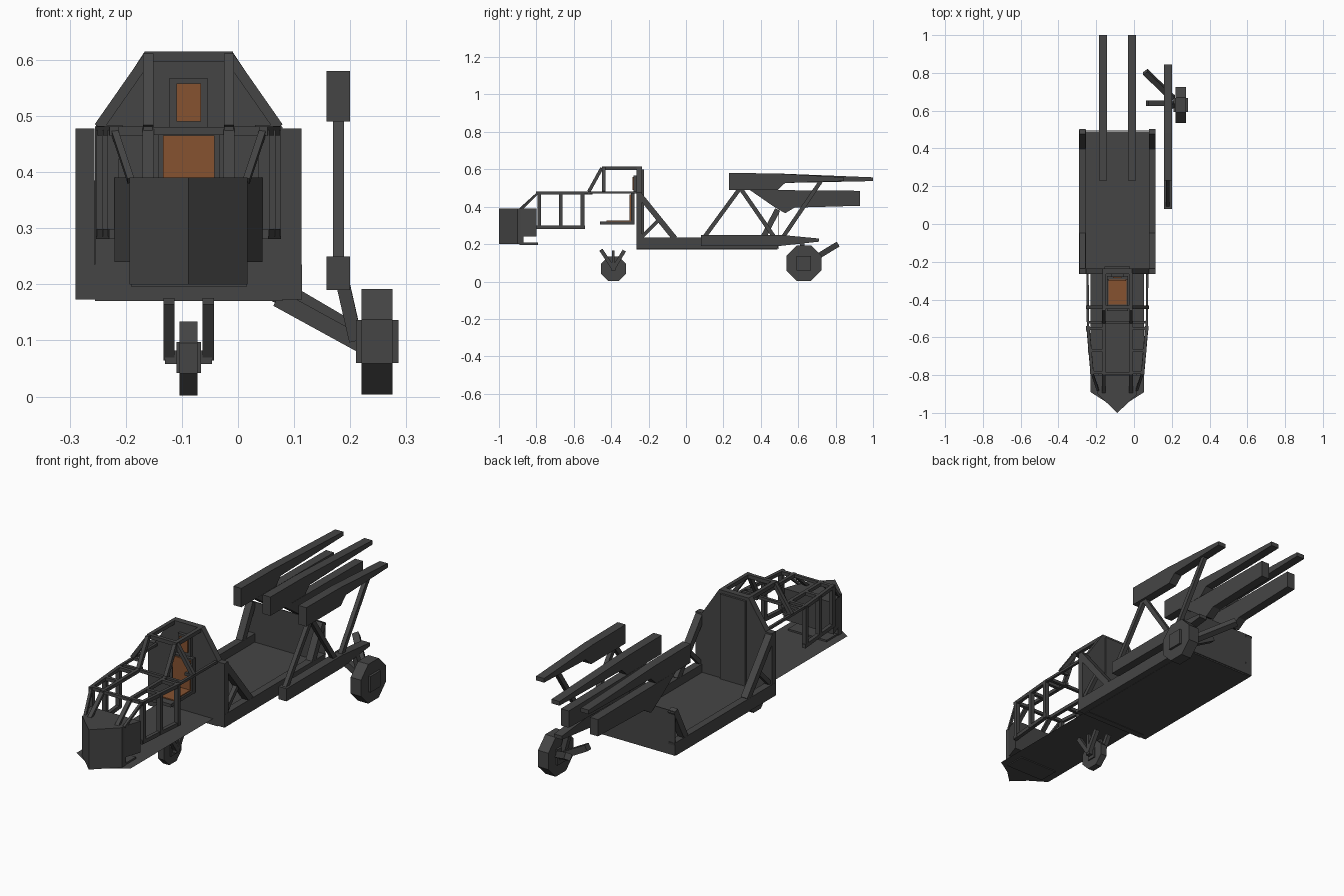
import bpy, bmesh, math
from mathutils import Vector

if "Cube" in bpy.data.objects:
    bpy.data.objects.remove(bpy.data.objects["Cube"])


def material(name, rgb):
    m = bpy.data.materials.new(name)
    m.use_nodes = True
    m.diffuse_color = (*rgb, 1)
    m.node_tree.nodes["Principled BSDF"].inputs["Base Color"].default_value = (*rgb, 1)
    return m


GREY = material("dark grey metal", (0.06, 0.06, 0.06))
ORANGE = material("orange seat fabric", (0.24, 0.085, 0.03))
CX = -0.088                      # centre line of the body


def mirror(x):
    return 2 * CX - x


def finish(name, bm, mat):
    bmesh.ops.recalc_face_normals(bm, faces=bm.faces)
    me = bpy.data.meshes.new(name)
    bm.to_mesh(me)
    bm.free()
    me.materials.append(mat)
    ob = bpy.data.objects.new(name, me)
    bpy.context.collection.objects.link(ob)
    return ob


def prism(name, pts, axis, a, b, mat=GREY):
    """Extrude a 2D profile along an axis from a to b (a == b gives a flat sheet)."""
    place = {"x": lambda p, t: (t, p[0], p[1]),
             "y": lambda p, t: (p[0], t, p[1]),
             "z": lambda p, t: (p[0], p[1], t)}[axis]
    bm = bmesh.new()
    face = bm.faces.new([bm.verts.new(place(p, a)) for p in pts])
    if a != b:
        ext = bmesh.ops.extrude_face_region(bm, geom=[face])
        step = Vector(place((0, 0), b - a))
        for g in ext["geom"]:
            if isinstance(g, bmesh.types.BMVert):
                g.co += step
    return finish(name, bm, mat)


def box(name, x, y, z, mat=GREY):
    return prism(name, [(x[0], y[0]), (x[1], y[0]), (x[1], y[1]), (x[0], y[1])],
                 "z", z[0], z[1], mat)


def beam(name, p, q, w=0.018, h=None):
    """Rectangular bar between two points; w is the sideways width."""
    p, q, h = Vector(p), Vector(q), h or w
    d = (q - p).normalized()
    ref = Vector((1, 0, 0)) if abs(d.x) < 0.8 else Vector((0, 1, 0))
    v = d.cross(ref).normalized()
    u = v.cross(d)
    bm = bmesh.new()
    rings = [[bm.verts.new(c + u * (i * w / 2) + v * (j * h / 2))
              for i, j in ((-1, -1), (1, -1), (1, 1), (-1, 1))] for c in (p, q)]
    for r in rings:
        bm.faces.new(r)
    for i in range(4):
        k = (i + 1) % 4
        bm.faces.new((rings[0][i], rings[0][k], rings[1][k], rings[1][i]))
    return finish(name, bm, GREY)


def pair(name, p, q, w=0.018, h=None):
    """A beam and its mirror image across the body."""
    beam(name + "_left", p, q, w, h)
    beam(name + "_right", (mirror(p[0]), *p[1:]), (mirror(q[0]), *q[1:]), w, h)


def wheel(name, x0, x1, y, z, r):
    pts = [(y + r * math.cos(math.radians(22.5 + 45 * i)) / math.cos(math.pi / 8),
            z + r * math.sin(math.radians(22.5 + 45 * i)) / math.cos(math.pi / 8))
           for i in range(8)]
    prism(name, pts, "x", x0, x1)


# Cockpit floor sheet and nose
prism("cockpit_floor", [(-0.23, -0.26), (-0.23, -0.89), (CX, -0.98),
                        (0.054, -0.89), (0.054, -0.26)], "z", 0.2, 0.2)
prism("nose_wedge", [(-0.193, -0.87), (-0.193, -0.9), (CX, -1.0),
                     (0.017, -0.9), (0.017, -0.87)], "z", 0.2, 0.39)
prism("nose_block", [(-0.22, -0.8), (-0.193, -0.88), (0.017, -0.88),
                     (0.044, -0.8)], "z", 0.24, 0.39)
box("nose_skid", (-0.19, 0.015), (-0.89, -0.79), (0.195, 0.208))

# Lower canopy frame: outer side windows, rungs and inner top rails
OUT_F, OUT_B, INNER = 0.045, 0.068, -0.016
pair("window_sill", (OUT_F, -0.8, 0.29), (OUT_B, -0.54, 0.29))
pair("window_top_rail", (OUT_F, -0.8, 0.473), (OUT_B, -0.54, 0.473), 0.016)
pair("rear_side_rail", (OUT_B, -0.54, 0.476), (0.07, -0.26, 0.476), 0.012)
pair("inner_top_rail", (INNER, -0.8, 0.473), (INNER, -0.5, 0.473), 0.016)
for i, y in enumerate((-0.785, -0.67, -0.553)):
    x = OUT_F + (OUT_B - OUT_F) * (y + 0.8) / 0.26
    pair(f"window_post_{i}", (x, y, 0.285), (x, y, 0.475), 0.02)
    pair(f"window_rung_{i}", (x, y, 0.473), (INNER, y, 0.473), 0.016)
pair("windscreen_bar", (INNER, -0.89, 0.385), (INNER, -0.79, 0.475), 0.02, 0.012)
pair("windscreen_side_bar", (0.015, -0.88, 0.385), (OUT_F, -0.79, 0.475), 0.012)
beam("windscreen_top_bar", (mirror(INNER), -0.79, 0.473), (INNER, -0.79, 0.473), 0.014)
beam("canopy_cross_bar", (mirror(OUT_B), -0.52, 0.473), (OUT_B, -0.52, 0.473), 0.014)

# Upper canopy
pair("upper_front_bar", (INNER, -0.52, 0.48), (INNER, -0.45, 0.607), 0.018)
pair("upper_roof_rail", (-0.018, -0.45, 0.606), (-0.018, -0.26, 0.606), 0.018)
pair("upper_hoop_side", (0.072, -0.44, 0.48), (-0.016, -0.44, 0.606), 0.018)
beam("upper_hoop_top", (mirror(-0.012), -0.44, 0.606), (-0.012, -0.44, 0.606), 0.018)
beam("upper_hoop_base", (mirror(0.075), -0.44, 0.477), (mirror(0.03), -0.44, 0.477), 0.014)
beam("upper_hoop_base_left", (0.075, -0.44, 0.477), (0.03, -0.44, 0.477), 0.014)

# Seat
box("seat_pan", (-0.143, -0.033), (-0.46, -0.28), (0.305, 0.32))
box("seat_cushion", (-0.135, -0.041), (-0.425, -0.29), (0.32, 0.325), ORANGE)
box("seat_back", (-0.143, -0.033), (-0.295, -0.275), (0.305, 0.472))
box("seat_back_cushion", (-0.134, -0.042), (-0.302, -0.295), (0.325, 0.465), ORANGE)
box("headrest", (-0.122, -0.054), (-0.28, -0.255), (0.472, 0.568))
box("headrest_cushion", (-0.11, -0.066), (-0.287, -0.28), (0.49, 0.558), ORANGE)

# Bulkhead
prism("bulkhead", [(-0.255, 0.17), (0.079, 0.17), (0.079, 0.48), (-0.01, 0.615),
                   (-0.166, 0.615), (-0.255, 0.48)], "y", -0.265, -0.235)
box("bulkhead_rear_panel", (-0.155, -0.021), (-0.236, -0.225), (0.19, 0.6))

# Open deck: floor, side rails, rear wall and corner struts
box("deck_floor", (-0.255, 0.079), (-0.265, 0.49), (0.172, 0.195))
for side, x in (("left", 0.0965), ("right", mirror(0.0965))):
    prism(f"deck_side_rail_{side}", [(-0.265, 0.173), (0.49, 0.173), (0.5, 0.235),
                                     (-0.265, 0.235)], "x", x - 0.0175, x + 0.0175)
box("deck_rear_wall", (-0.29, 0.113), (0.494, 0.498), (0.175, 0.385))
pair("front_deck_strut", (0.0965, -0.25, 0.465), (0.0965, -0.06, 0.23), 0.034, 0.03)
pair("front_deck_brace", (0.0965, -0.24, 0.235), (0.0965, -0.14, 0.335), 0.02)
pair("rear_deck_strut", (0.0965, 0.49, 0.385), (0.0965, 0.41, 0.23), 0.034, 0.03)
pair("bulkhead_side_post", (0.0965, -0.25, 0.18), (0.0965, -0.25, 0.478), 0.034, 0.03)


# Tail booms: tapered upper booms, and thick lower booms below the inner two
def upper_boom(name, x, end):
    prism(name, [(0.23, 0.49), (0.23, 0.58), (0.48, 0.578), (end, 0.557),
                 (end, 0.537), (0.53, 0.527), (0.49, 0.49)], "x", x - 0.021, x + 0.021)


for name, x in (("left", -0.011), ("right", mirror(-0.011))):
    upper_boom(f"upper_boom_{name}", x, 1.0)
    prism(f"lower_boom_{name}", [(0.34, 0.49), (0.93, 0.485), (0.93, 0.405), (0.58, 0.395),
                                 (0.53, 0.365), (0.47, 0.4)], "x", x - 0.021, x + 0.021)

# Outrigger truss on the left
OX = 0.179
upper_boom("outrigger_upper_boom", OX, 0.845)
prism("outrigger_lower_boom", [(0.08, 0.19), (0.08, 0.25), (0.5, 0.25), (0.71, 0.23),
                               (0.71, 0.213), (0.5, 0.19)], "x", OX - 0.021, OX + 0.021)
for i, (a, b) in enumerate((((0.10, 0.24), (0.29, 0.5)), ((0.29, 0.5), (0.47, 0.24)),
                            ((0.51, 0.225), (0.72, 0.535)))):
    beam(f"outrigger_strut_{i}", (OX, *a), (OX, *b), 0.02, 0.022)

# Main wheel and its legs
wheel("main_wheel", 0.22, 0.275, 0.63, 0.098, 0.094)
box("main_wheel_hub", (0.21, 0.286), (0.592, 0.668), (0.06, 0.136))
beam("main_leg", (0.07, 0.64, 0.175), (0.225, 0.64, 0.09), 0.03)
beam("main_leg_brace", (0.06, 0.805, 0.195), (0.205, 0.665, 0.11), 0.03)
beam("main_leg_link", (0.185, 0.62, 0.21), (0.21, 0.63, 0.1), 0.024)

# Front wheel and fork
wheel("front_wheel", -0.104, -0.072, -0.388, 0.068, 0.066)
box("front_wheel_hub", (-0.11, -0.066), (-0.41, -0.366), (0.042, 0.097))
beam("front_axle", (-0.13, -0.388, 0.07), (-0.046, -0.388, 0.07), 0.024)
pair("fork_front_leg", (-0.053, -0.388, 0.07), (-0.053, -0.455, 0.17), 0.02)
pair("fork_rear_leg", (-0.053, -0.388, 0.07), (-0.053, -0.33, 0.165), 0.02)
pair("fork_middle_leg", (-0.053, -0.388, 0.07), (-0.053, -0.388, 0.165), 0.014)
